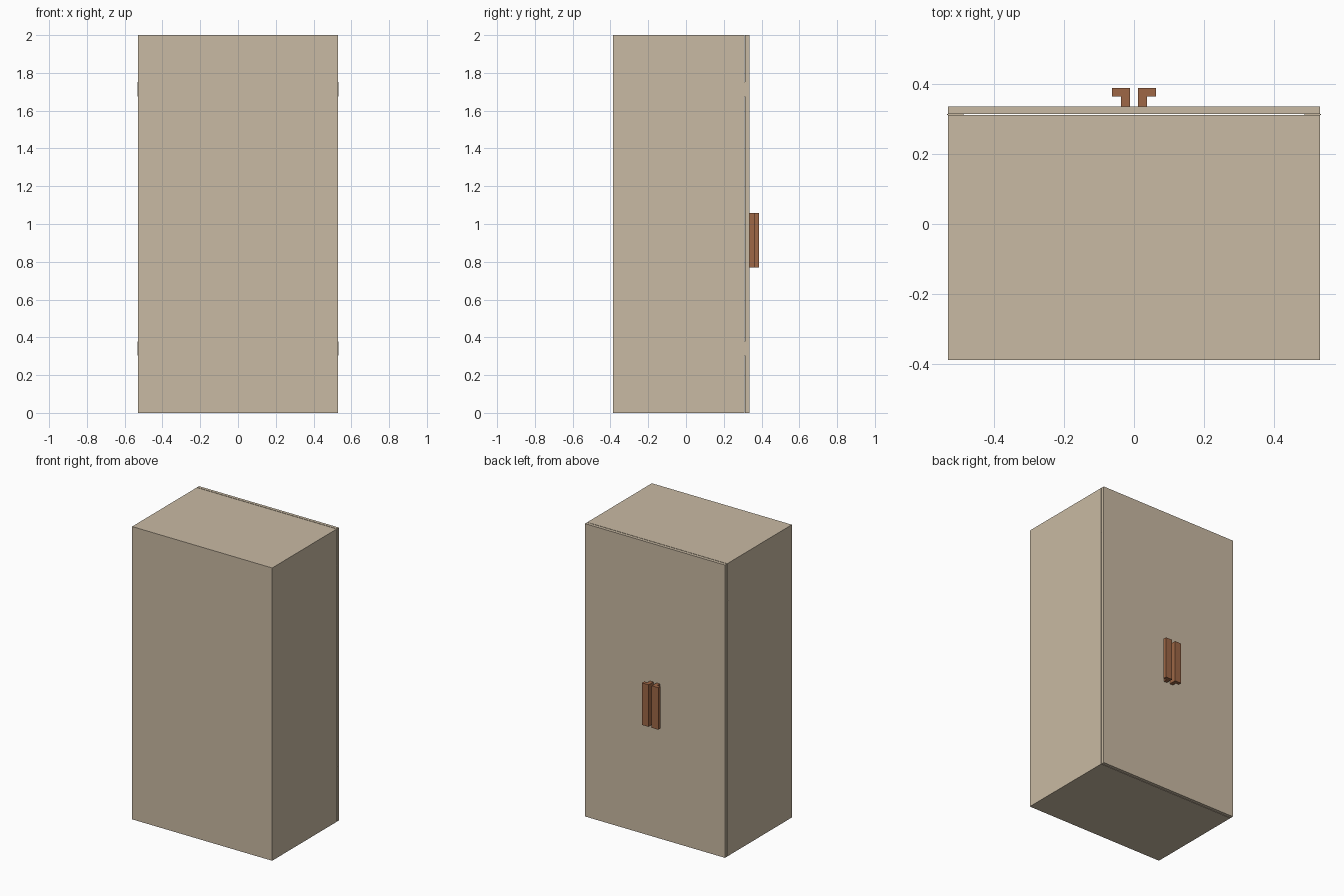
import bpy, bmesh

if "Cube" in bpy.data.objects:
    bpy.data.objects.remove(bpy.data.objects["Cube"])

W, H = 0.529, 2.0             # half width, height
BACK, RIM = -0.387, 0.310     # carcass depth range
DOOR_IN, DOOR_OUT = 0.3135, 0.335
T = 0.022                     # panel thickness


def material(name, rgb):
    m = bpy.data.materials.new(name)
    m.diffuse_color = (*rgb, 1)
    m.use_nodes = True
    m.node_tree.nodes["Principled BSDF"].inputs["Base Color"].default_value = m.diffuse_color
    return m


tan = material("tan_laminate", (0.584, 0.491, 0.366))
brown = material("brown_wood", (0.342, 0.136, 0.061))


def prism(name, profile, z0, z1, mat):
    """Extrude an xy outline from z0 to z1."""
    bm = bmesh.new()
    base = bm.faces.new([bm.verts.new((x, y, z0)) for x, y in profile])
    ext = bmesh.ops.extrude_face_region(bm, geom=[base])
    verts = [v for v in ext["geom"] if isinstance(v, bmesh.types.BMVert)]
    bmesh.ops.translate(bm, verts=verts, vec=(0, 0, z1 - z0))
    bmesh.ops.recalc_face_normals(bm, faces=bm.faces)
    mesh = bpy.data.meshes.new(name)
    bm.to_mesh(mesh)
    bm.free()
    mesh.materials.append(mat)
    obj = bpy.data.objects.new(name, mesh)
    bpy.context.collection.objects.link(obj)
    return obj


def box(name, x0, x1, y0, y1, z0, z1, mat):
    return prism(name, [(x0, y0), (x1, y0), (x1, y1), (x0, y1)], z0, z1, mat)


# Hollow carcass: a U-shaped wall outline with floor and ceiling panels
prism("carcass_walls", [(-W, RIM), (-W, BACK), (W, BACK), (W, RIM),
                        (W - T, RIM), (W - T, BACK + T),
                        (T - W, BACK + T), (T - W, RIM)], 0, H, tan)
for name, z in (("floor_panel", 0), ("ceiling_panel", H - T)):
    box(name, T - W, W - T, BACK + T, RIM, z, z + T, tan)

for side, s in (("left", -1), ("right", 1)):
    # Doors meet at the centre line
    box(side + "_door", 0, s * W, DOOR_IN, DOOR_OUT, 0, H, tan)
    # L-shaped handles, lips pointing outward
    outline = [(0.012, DOOR_OUT), (0.037, DOOR_OUT), (0.037, 0.363),
               (0.062, 0.363), (0.062, 0.387), (0.012, 0.387)]
    prism(side + "_handle", [(s * x, y) for x, y in outline], 0.77, 1.057, brown)
    # Thin hinge plates bridging the gap between carcass and door
    for level, z in (("lower", 0.303), ("upper", 1.675)):
        box(f"{side}_{level}_hinge", s * 0.485, s * 0.533, RIM, DOOR_IN, z, z + 0.076, tan)
